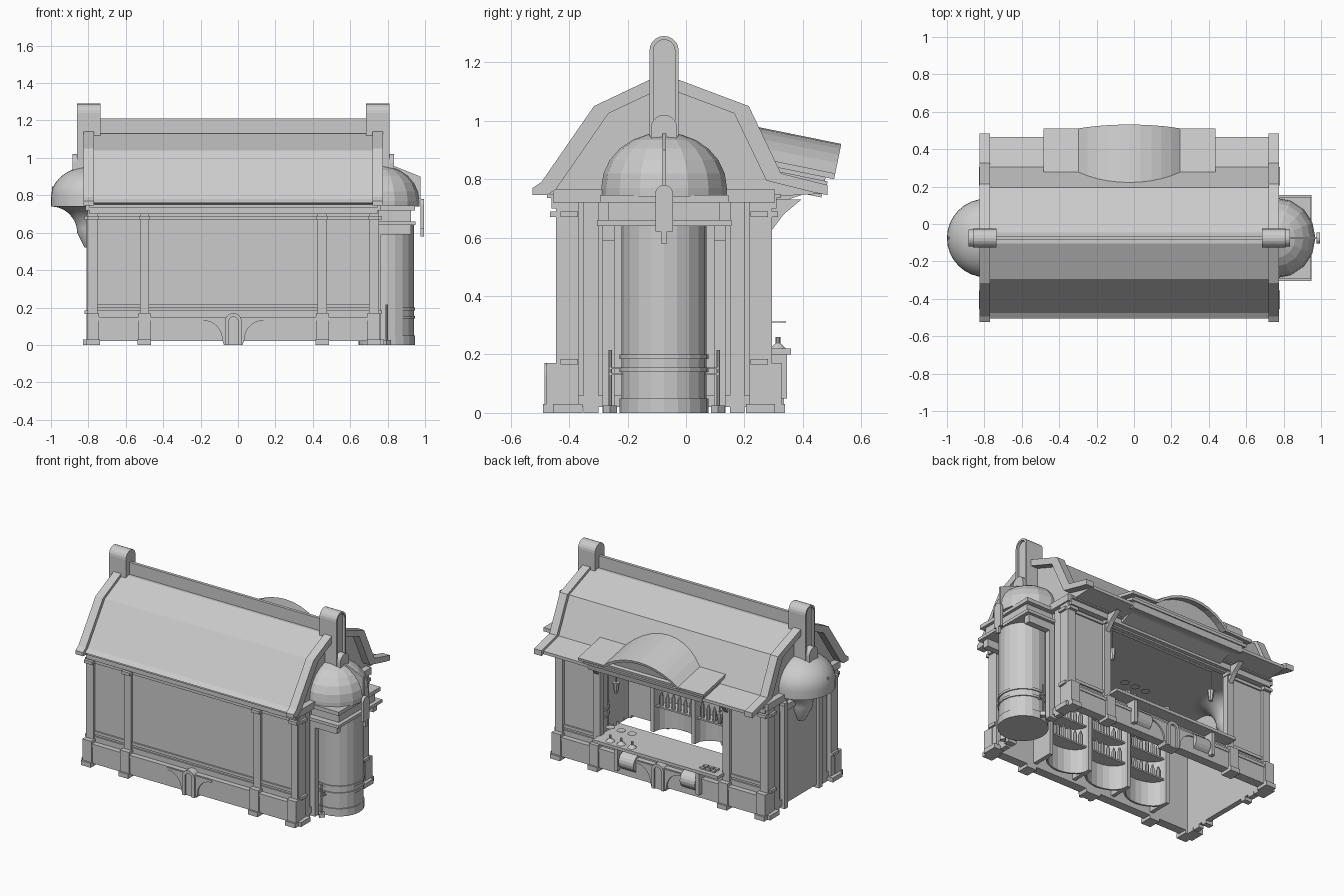
import bpy, bmesh, math, random
from mathutils import Vector, Matrix

cube = bpy.data.objects.get("Cube")
if cube:
    bpy.data.objects.remove(cube, do_unlink=True)
random.seed(4)

# Main planes of the building, measured from its own centre
CENTRE = Vector((-0.025, -0.075, 0))
END, WALL, EAVE, SILL, THICK = 0.75, 0.35, 0.75, 0.2, 0.02
INNER_COLUMN = 0.475
SIDES = (-1, 1)
FACES = {"front": ("y", -1, WALL), "back": ("y", 1, WALL),
         "left": ("x", 1, END), "right": ("x", -1, END)}

grey = bpy.data.materials.new("plain grey")
grey.use_nodes = True
colour = (0.6, 0.6, 0.6, 1)
grey.diffuse_color = colour
grey.node_tree.nodes["Principled BSDF"].inputs["Base Color"].default_value = colour


def finish(name, bm):
    bmesh.ops.recalc_face_normals(bm, faces=bm.faces[:])
    mesh = bpy.data.meshes.new(name)
    bm.to_mesh(mesh)
    bm.free()
    mesh.materials.append(grey)
    obj = bpy.data.objects.new(name, mesh)
    obj.location = CENTRE
    bpy.context.collection.objects.link(obj)
    return obj


def prism(name, outline, axis, start, stop):
    """Extrude a flat outline along an axis."""
    place = {"x": lambda u, v, t: (t, u, v),
             "y": lambda u, v, t: (u, t, v),
             "z": lambda u, v, t: (u, v, t)}[axis]
    bm = bmesh.new()
    near, far = [[bm.verts.new(place(u, v, t)) for u, v in outline] for t in (start, stop)]
    bm.faces.new(near)
    bm.faces.new(far[::-1])
    for i in range(len(outline)):
        bm.faces.new((near[i - 1], near[i], far[i], far[i - 1]))
    return finish(name, bm)


def rect(middle, width, bottom, top):
    left, right = middle - width / 2, middle + width / 2
    return [(left, bottom), (right, bottom), (right, top), (left, top)]


def arc(cx, cz, rx, rz, start, end, steps=10):
    angles = [math.radians(start + (end - start) * i / steps) for i in range(steps + 1)]
    return [(cx + rx * math.cos(a), cz + rz * math.sin(a)) for a in angles]


def arched(w, bottom, top):
    return [(w, bottom)] + arc(0, top - w, w, w, 0, 180) + [(-w, bottom)]


def ring(w, bottom, top, rim):
    return arched(w, bottom, top) + arched(w - rim, bottom, top - rim)[::-1]


def on_face(name, face, outline, out):
    """Plate lying on one outside wall and standing out from it."""
    axis, sign, plane = FACES[face]
    return prism(name, outline, axis, sign * (plane - THICK), sign * (plane + out))


def slab(name, face, middle, width, bottom, top, out):
    return on_face(name, face, rect(middle, width, bottom, top), out)


def lathe(name, profile, x, y, steps):
    bm = bmesh.new()
    verts = [bm.verts.new((x + r, y, z)) for r, z in profile]
    edges = [bm.edges.new(pair) for pair in zip(verts, verts[1:])]
    bmesh.ops.spin(bm, geom=verts + edges, cent=(x, y, 0), axis=(0, 0, 1),
                   angle=math.tau, steps=steps)
    bmesh.ops.remove_doubles(bm, verts=bm.verts[:], dist=0.0005)
    return finish(name, bm)


def drum(name, x, y, radius, bottom, top, steps=20, top_radius=None):
    upper = radius if top_radius is None else top_radius
    return lathe(name, [(0, bottom), (radius, bottom), (upper, top), (0, top)], x, y, steps)


def roofline(grow):
    """Broken roof slope with flared eaves, grown outwards by an offset."""
    line = [(-0.43, 0.76), (-0.4, 0.78), (-0.22, 1.04), (-0.03, 1.13),
            (0.03, 1.13), (0.27, 1.04), (0.38, 0.81), (0.54, 0.77)]
    return [(y + grow * math.copysign(1, y), z + grow / 2) for y, z in line]


# Roof, ridge board, gable frames and end finials
prism("roof", roofline(0) + [(0.54, EAVE), (WALL, 0.74), (-WALL, 0.74)], "x", -END, END)
prism("ridge_board", rect(0, THICK, 1.1, 1.21), "x", -END, END)
frame = roofline(THICK)
frame += [(frame[-1][0], 0.745)] + roofline(-0.03)[::-1] + [(frame[0][0], 0.745)]
for s in SIDES:
    prism("gable_frame", frame, "x", s * (END - 0.005), s * 0.8)
    prism("finial", arched(0.05, 1.115, 1.29), "x", s * 0.71, s * 0.8)
    prism("finial_rim", ring(0.05, 0.93, 1.29, 0.013), "x", s * END, s * 0.835)
    prism("finial_panel", arched(0.04, 0.93, 1.28), "x", s * END, s * 0.82)
    prism("dome_crest", arched(0.045, 0.9, 1.02), "x", s * END, s * 0.86)

# Wall sheets, leaving the serving hatch open at the back
slab("front_wall", "front", 0, 2 * END, THICK, EAVE, 0)
for face in ("left", "right"):
    slab("end_wall", face, 0, 2 * WALL, THICK, EAVE, 0)
pier = END - INNER_COLUMN
for s in SIDES:
    slab("back_wall", "back", s * (END - pier / 2), pier, THICK, EAVE, 0)
slab("hatch_apron", "back", 0, 2 * INNER_COLUMN, THICK, SILL, 0)
slab("hatch_lintel", "back", 0, 2 * INNER_COLUMN, 0.69, EAVE, 0.01)

# Long sides: plinth, cornice, columns, panel rails and plinth ornament
for face in ("front", "back"):
    length = 2 * END + 2 * THICK
    slab("plinth", face, 0, length, THICK, 0.13, 0.04)
    slab("plinth_band", face, 0, length, 0.13, 0.15, 0.045)
    slab("plinth_step", face, 0, length, 0.15, 0.185, 0.01)
    slab("cornice", face, 0, length, 0.7, EAVE, 0.035)
    slab("cornice_lip", face, 0, length, 0.735, EAVE, 0.05)
    for x in (-END, -INNER_COLUMN, INNER_COLUMN, END):
        for part, grow, bottom, top in (("column", 0, 0, EAVE), ("column_capital", 0.01, 0.67, 0.69),
                                        ("column_base", 0.016, 0, 0.17), ("column_foot", 0.022, 0, 0.03)):
            slab(part, face, x, 0.05 + grow, bottom, top, THICK + 2 * grow)
    for s in SIDES:
        for z in (SILL, 0.67):
            slab("panel_rail", face, s * (END - pier / 2), pier, z, z + THICK, 0.01)
    wing = [(0.165, 0.145)] + arc(0.16, 0.03, 0.1, 0.1, 90, 180) + [(0.05, 0)]
    on_face("ornament_wings", face, wing + [(-x, z) for x, z in wing[::-1]], 0.05)
    on_face("ornament_arch", face, ring(0.045, 0, 0.17, THICK), 0.06)
for z in (SILL, 0.67):
    slab("front_rail", "front", 0, 2 * INNER_COLUMN, z, z + THICK, 0.01)

# Narrow ends: pilasters, feet and cornice
for face in ("left", "right"):
    slab("end_cornice", face, 0, 2 * WALL + 0.06, 0.72, 0.765, 0.04)
    slab("end_plinth", face, 0, 2 * WALL, THICK, 0.06, 0.015)
    for s in SIDES:
        slab("corner_pilaster", face, s * 0.33, 0.075, 0, EAVE, 0.03)
        slab("corner_foot", face, s * 0.33, 0.1, 0, 0.03, 0.055)
        slab("inner_pilaster", face, s * 0.25, 0.05, 0, EAVE, 0.015)
        for z in (0.165, 0.67):
            slab("pilaster_block", face, s * 0.325, 0.06, z, z + THICK, 0.045)

# Round bay with cornices and a faceted dome
bay = END + 0.07
drum("bay_drum", bay, 0, 0.145, 0, 0.64)
for z, height in ((0, 0.05), (0.14, 0.015), (0.185, 0.015)):
    drum("bay_band", bay, 0, 0.152, z, z + height)
for part, width, bottom, top, out in (("bay_cornice_low", 0.46, 0.64, 0.66, 0.225),
                                      ("bay_frieze", 0.38, 0.66, 0.72, 0.2),
                                      ("bay_cornice_top", 0.44, 0.72, 0.745, 0.22)):
    slab(part, "left", 0, width, bottom, top, out)
dome_radius = 0.215
lathe("bay_dome", [(0, 0.74), (dome_radius, 0.74)] + arc(0, 0.77, dome_radius, 0.19, 0, 90, 6),
      END + 0.03, 0, 16)
prism("dome_fin", [(0.8, 0.98), (1, 0.9), (1, 0.78), (0.9, 0.78)], "y", -0.006, 0.006)
prism("hanging_sign", arched(0.03, 0.62, 0.78), "x", 1, 1 + THICK)
prism("sign_drop", rect(0, THICK, 0.58, 0.62), "x", 1, 1 + THICK)
for s in SIDES:
    slab("bay_pilaster", "left", s * 0.19, 0.04, 0, 0.64, 0.04)
    slab("bay_bracket", "left", s * 0.19, 0.04, 0.59, 0.64, 0.2)
    drum("rail_post", bay, s * 0.185, 0.006, 0, 0.215, 8)
    drum("rail_foot", bay, s * 0.185, 0.024, 0, 0.025, 4)
for z in (0.13, 0.15):
    prism("rail_bar", rect(0, 0.37, z, z + 0.006), "x", bay, bay + 0.006)

# Domed hood on a concave corbel over the door on the opposite end
hood = lathe("door_hood", [(0, 0.52), (0.03, 0.52)] + arc(0.21, 0.6, 0.14, 0.14, 180, 90) +
             arc(0, 0.79, 0.21, 0.165, 0, 90), -END - 0.015, 0, 32)
hood.data.shade_smooth()
hood.data.set_sharp_from_angle(angle=math.radians(35))
prism("hood_fin", [(-0.8, 0.96), (-0.85, 0.89), (-0.97, 0.845), (-0.97, 0.77), (-0.8, 0.77)],
      "y", -0.006, 0.006)
for s in SIDES:
    slab("door_jamb", "right", s * 0.18, 0.035, 0, 0.7, 0.035)
slab("door_head", "right", 0, 0.4, 0.64, 0.68, 0.03)
slab("door_leaf", "right", 0, 0.33, THICK, 0.64, 0.015)

# Tilted arched awning with an open shutter under it
half_width, span, rise = 0.46, 0.272, 0.103
radius = (span ** 2 + rise ** 2) / (2 * rise)
sweep = math.degrees(math.asin(span / radius))


def crown(r):
    return arc(0, THICK + rise - radius, r, r, 90 - sweep, 90 + sweep)


right_edge, left_edge = [[(s * half_width, 0), (s * half_width, THICK)] for s in (1, -1)]
shell = right_edge + crown(radius) + left_edge[::-1] + crown(radius - 0.016)[::-1]
for part in (prism("awning_shell", shell, "y", -0.33, 0),
             prism("awning_infill", crown(radius - 0.016), "y", -0.31, -0.05),
             prism("awning_soffit", rect(0, 0.84, -0.07, 0.005), "y", -0.26, -0.03),
             prism("awning_lip", rect(0, 0.88, -0.03, -0.012), "y", -0.26, -THICK)):
    part.rotation_euler.x = math.radians(-11.5)
    part.location = CENTRE + Vector((0, 0.582, 0.8))
prism("shutter", [(0.54, 0.77), (0.54, 0.79), (0.31, 0.72), (0.31, 0.69)], "x", -0.38, 0.38)
for s in SIDES:
    prism("awning_bracket", [(WALL, 0.73), (0.47, 0.73), (0.41, 0.68), (WALL, 0.6)],
          "x", s * half_width, s * (half_width + 0.03))
    drum("lantern", s * 0.38, 0.3, 0.012, 0.5, 0.57, 8, top_radius=0.022)
    drum("lantern_rod", s * 0.38, 0.3, 0.004, 0.57, 0.7, 6)

# Counter with its brackets, rolls, decanters, discs and tiles
top = SILL + THICK
prism("counter_top", rect(0, 2 * half_width, SILL, top), "y", 0.15, 0.435)
for s in SIDES:
    slab("counter_bracket", "back", s * 0.3, 0.025, 0.05, SILL, 0.07)
    prism("counter_roll", arc(WALL, 0.11, 0.07, 0.06, -90, 90), "x", s * 0.17, s * 0.28)
for x in (0.2, 0.28, 0.36):
    drum("decanter", x, 0.39, 0.028, top, top + 0.02, 10, top_radius=0.008)
    drum("decanter_neck", x, 0.39, 0.008, top, top + 0.04, 8)
    drum("glass_disc", x, 0.39, 0.028, 0.31, 0.312, 14)
for i in range(3):
    for y in (WALL, WALL + 0.035):
        prism("serving_tile", rect(-0.4 + 0.04 * i, 0.03, top, top + 0.01), "y", y, y + THICK)

# Back bar: uprights and curved niches with shelves of bottles
bays = (-0.3, 0, 0.3)
for x in (-0.45, -0.15, 0.15, 0.45):
    prism("shelf_upright", rect(x, 0.025, 0.04, 0.7), "y", -0.335, -0.18)
bottles = bmesh.new()
for x in bays:
    niche = arc(x, -0.2, 0.15, 0.11, 180, 360)
    prism("niche_wall", niche + arc(x, -0.2, 0.138, 0.098, 360, 180), "z", 0.04, 0.7)
    for z in (SILL, 0.34, 0.48):
        prism("shelf", niche, "z", z, z + 0.01)
        for i in range(6):
            body = random.uniform(0.05, 0.08)
            for r, tip, length, base in ((0.012, 0.012, body, 0), (0.01, 0.004, 0.025, body)):
                spot = Vector((x - 0.11 + 0.044 * i, -0.22, z + 0.01 + base + length / 2))
                bmesh.ops.create_cone(bottles, cap_ends=True, segments=8, radius1=r, radius2=tip,
                                      depth=length, matrix=Matrix.Translation(spot))
finish("bottles", bottles)
